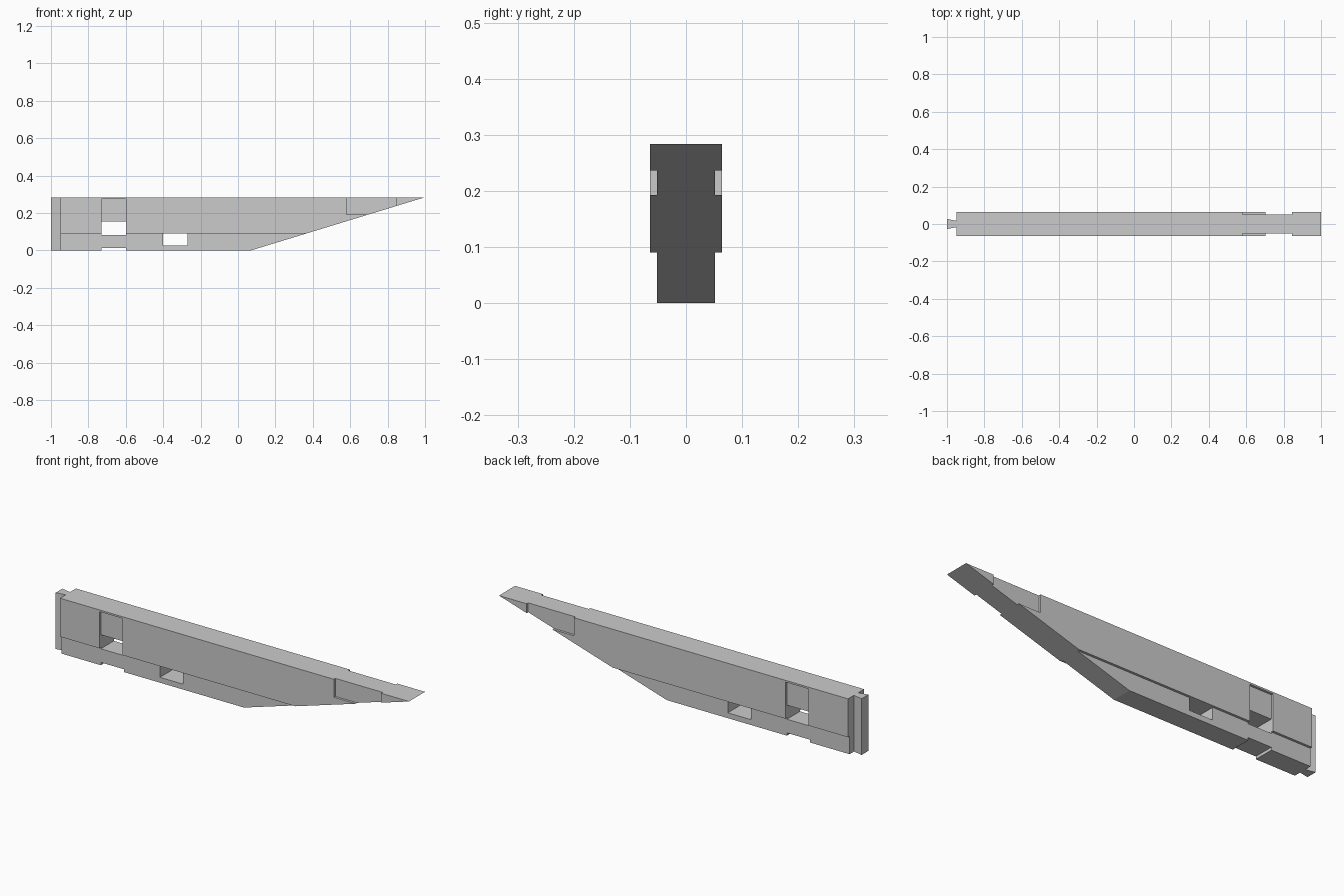
import bpy, bmesh
from mathutils import Vector

if "Cube" in bpy.data.objects:
    bpy.data.objects.remove(bpy.data.objects["Cube"])

H = 0.284      # full height
W = 0.064      # half thickness
R = 0.052      # half thickness inside rebates and recesses
E = 0.1        # cutter overshoot


def prism(name, points, direction):
    """Extrude a closed planar outline along a direction."""
    bm = bmesh.new()
    face = bm.faces.new([bm.verts.new(p) for p in points])
    ext = bmesh.ops.extrude_face_region(bm, geom=[face])
    verts = [g for g in ext["geom"] if isinstance(g, bmesh.types.BMVert)]
    bmesh.ops.translate(bm, vec=Vector(direction), verts=verts)
    bmesh.ops.recalc_face_normals(bm, faces=bm.faces)
    mesh = bpy.data.meshes.new(name)
    bm.to_mesh(mesh)
    bm.free()
    obj = bpy.data.objects.new(name, mesh)
    bpy.context.collection.objects.link(obj)
    return obj


def cut(obj, cutter):
    """Subtract the cutter and remove it."""
    cutter.hide_render = True
    mod = obj.modifiers.new("cut", 'BOOLEAN')
    mod.operation = 'DIFFERENCE'
    mod.solver = 'EXACT'
    mod.object = cutter
    bpy.context.view_layer.objects.active = obj
    bpy.ops.object.modifier_apply(modifier=mod.name)
    bpy.data.objects.remove(cutter)


def cut_box(x0, x1, y0, y1, z0, z1):
    pts = [(x0, y0, z0), (x1, y0, z0), (x1, y0, z1), (x0, y0, z1)]
    cut(beam, prism("cutter", pts, (0, y1 - y0, 0)))


# Beam body: side profile with a long raked end
profile = [(-1, 0), (0.07, 0), (1, H), (-1, H)]
beam = prism("beam", [(x, -W, z) for x, z in profile], (0, 2 * W, 0))

for s in (-1, 1):
    inner, outer = sorted((s * R, s * E))[0], sorted((s * R, s * E))[1]
    # Lower rebate
    cut_box(-1.1, 1.1, inner, outer, -E, 0.09)
    # Recess on the raked end
    cut_box(0.58, 0.845, inner, outer, 0.193, H + E)
    # Shallow pocket above the large opening
    cut_box(-0.73, -0.60, inner, outer, 0.085, 0.275)
    # Dovetail tongue on the square end
    plan = [(-1.1, 0.047), (-0.95, 0.017), (-0.95, E), (-1.1, E)]
    cut(beam, prism("cutter", [(x, s * y, -E) for x, y in plan],
                    (0, 0, H + 2 * E)))

# Through openings and bottom notch
cut_box(-0.73, -0.60, -E, E, 0.083, 0.154)
cut_box(-0.40, -0.27, -E, E, 0.027, 0.09)
cut_box(-0.73, -0.60, -E, E, -E, 0.014)
